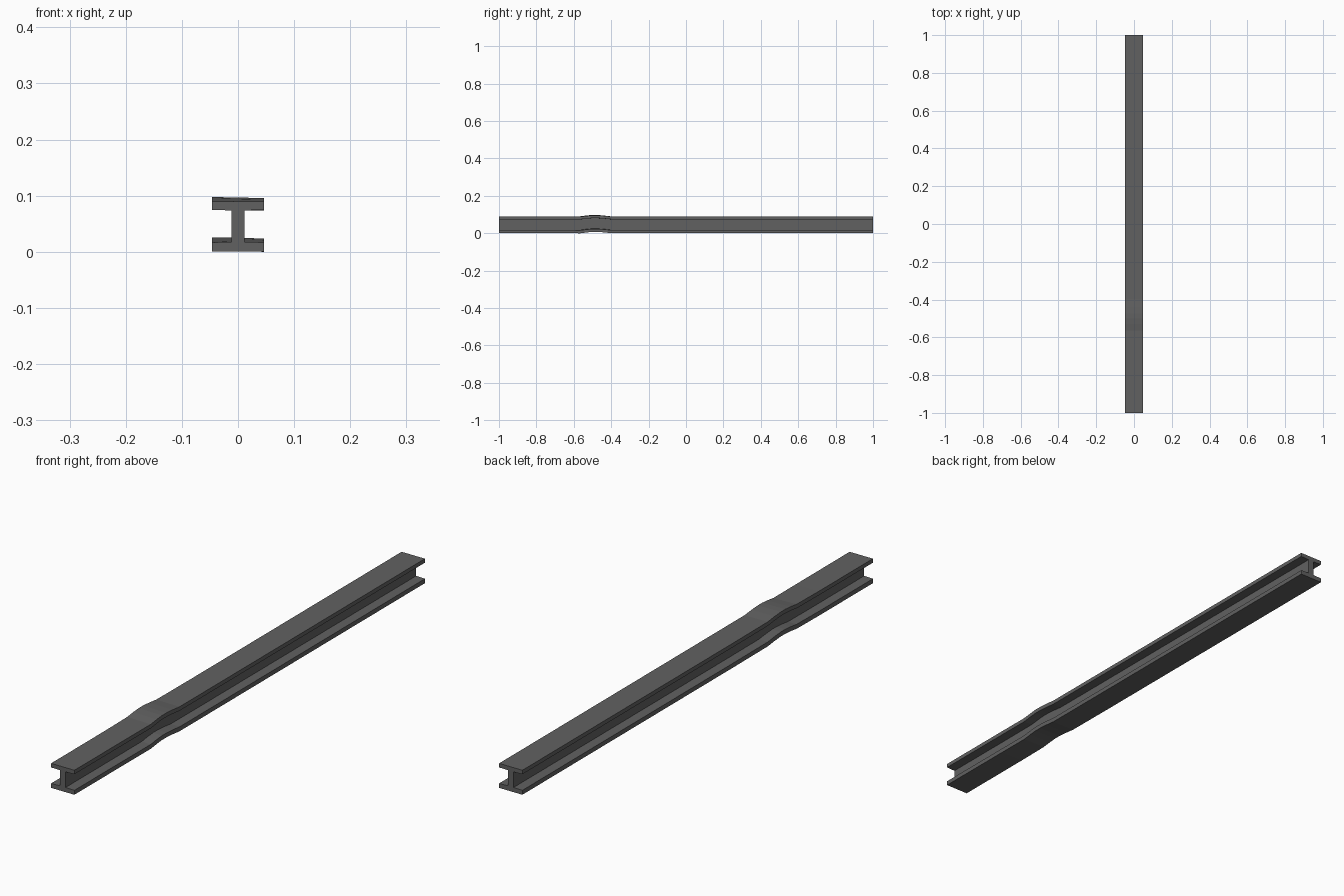
import bpy, bmesh

if "Cube" in bpy.data.objects:
    bpy.data.objects.remove(bpy.data.objects["Cube"])

# I-beam cross-section: right half, mirrored to the left
W, T = 0.0465, 0.0115
Z0, Z1, Z2, Z3 = 0.003, 0.019, 0.077, 0.0915
right = [(W, Z0), (W, Z1), (T, Z1 + 0.001), (T, Z2 - 0.001), (W, Z2), (W, Z3)]
profile = right + [(-x, z) for x, z in reversed(right)]

# Stations along the beam: y, lift of the bent spot, slight roll
stations = [(-1, 0, 0), (-0.69, 0, 0.005), (-0.565, 0.0005, 0.025),
            (-0.53, 0.005, 0.025), (-0.50, 0.0075, 0.02), (-0.475, 0.0075, 0.02),
            (-0.44, 0.005, 0.015), (-0.40, 0.0005, 0.01), (-0.2, 0, 0.0), (1, 0, 0)]

bm = bmesh.new()
rings = [[bm.verts.new((x, y, z + lift - x * roll)) for x, z in profile]
         for y, lift, roll in stations]
n = len(profile)

# Skin between neighbouring sections, then end caps
for a, b in zip(rings, rings[1:]):
    for i in range(n):
        j = (i + 1) % n
        bm.faces.new((a[i], a[j], b[j], b[i]))
bm.faces.new(rings[0])
bm.faces.new(rings[-1][::-1])
bmesh.ops.recalc_face_normals(bm, faces=bm.faces)

# Stand the beam on the floor
low = min(v.co.z for v in bm.verts)
for v in bm.verts:
    v.co.z -= low

mesh = bpy.data.meshes.new("bent_beam")
bm.to_mesh(mesh)
bm.free()
beam = bpy.data.objects.new("bent_beam", mesh)
bpy.context.collection.objects.link(beam)

# Dark steel
steel = bpy.data.materials.new("dark_steel")
steel.diffuse_color = (0.12, 0.12, 0.12, 1)
steel.use_nodes = True
steel.node_tree.nodes["Principled BSDF"].inputs["Base Color"].default_value = steel.diffuse_color
mesh.materials.append(steel)
